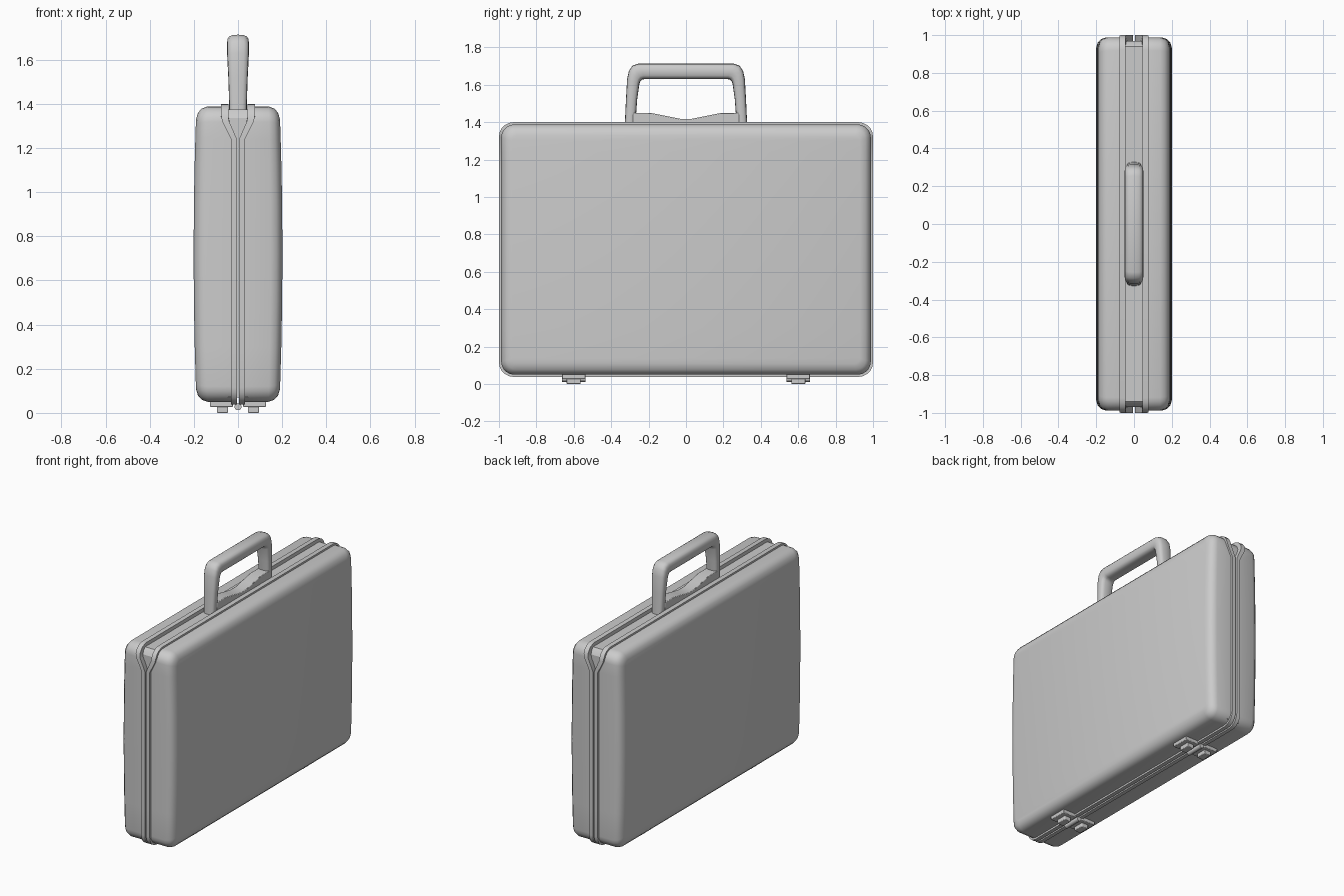
import bpy, bmesh, math

if "Cube" in bpy.data.objects:
    bpy.data.objects.remove(bpy.data.objects["Cube"])

SIDE_Z = [0.3, 0.5, 0.72, 0.95, 1.12, 1.24]


def finish(name, bm, mirror=(False, False), angle=35, bevel=0):
    bmesh.ops.recalc_face_normals(bm, faces=bm.faces)
    me = bpy.data.meshes.new(name)
    bm.to_mesh(me)
    bm.free()
    ob = bpy.data.objects.new(name, me)
    bpy.context.collection.objects.link(ob)
    if bevel:
        b = ob.modifiers.new("bevel", 'BEVEL')
        b.width, b.segments = bevel, 2
    if any(mirror):
        m = ob.modifiers.new("mirror", 'MIRROR')
        m.use_axis = (mirror[0], mirror[1], False)
        m.use_clip = False
        m.use_mirror_merge = False
    bpy.ops.object.select_all(action='DESELECT')
    ob.select_set(True)
    bpy.context.view_layer.objects.active = ob
    bpy.ops.object.shade_smooth_by_angle(angle=math.radians(angle))
    return ob


def half_outline(inset):
    """Right half of the rounded case outline, bottom to top, in (y, z)."""
    hy, z0, z1 = 0.988 - inset, 0.05 + inset, 1.388 - inset
    r = max(0.07 - inset * 0.7, 0.02)
    arc = [math.radians(a) for a in (0, 18, 36, 54, 72, 90)]
    low = [(hy - r + r * math.sin(a), z0 + r - r * math.cos(a)) for a in arc]
    high = [(hy - r + r * math.cos(a), z1 - r + r * math.sin(a)) for a in arc]
    return low + [(hy, z) for z in SIDE_Z] + high


def seam(z, low, high):
    """Seam offset from centre: narrow low down, opening in a V near the top."""
    t = min(max((z - 1.24) / 0.09, 0), 1)
    return low + (high - low) * t


def bulge(x):
    return lambda z: x * (1 + 0.07 * (1 - ((z - 0.72) / 0.67) ** 2))


def loft(bm, rings, closed=False, cap=False):
    """rings: list of (x function of z, inset)."""
    loops = []
    for fx, inset in rings:
        half = half_outline(inset)
        pts = half + [(-y, z) for y, z in reversed(half)]
        loops.append([bm.verts.new((fx(z), y, z)) for y, z in pts])
    n = len(loops[0])
    pairs = list(zip(loops, loops[1:])) + ([(loops[-1], loops[0])] if closed else [])
    for a, b in pairs:
        for i in range(n):
            j = (i + 1) % n
            bm.faces.new((a[i], a[j], b[j], b[i]))
    if cap:
        v = loops[-1]
        for i in range(n // 2 - 1):
            bm.faces.new((v[i], v[i + 1], v[n - 2 - i], v[n - 1 - i]))


def extrude_profile(bm, pts, hx):
    """Extrude a (y, z) profile across x."""
    a = [bm.verts.new((-hx, y, z)) for y, z in pts]
    b = [bm.verts.new((hx, y, z)) for y, z in pts]
    bm.faces.new(a)
    bm.faces.new(b[::-1])
    for i in range(len(a)):
        j = (i + 1) % len(a)
        bm.faces.new((a[i], b[i], b[j], a[j]))


def box(name, x, y, z, bevel=0.004, mirror=(True, True)):
    bm = bmesh.new()
    extrude_profile(bm, [(y[0], z[0]), (y[1], z[0]), (y[1], z[1]), (y[0], z[1])],
                    (x[1] - x[0]) / 2)
    bmesh.ops.translate(bm, verts=bm.verts, vec=((x[0] + x[1]) / 2, 0, 0))
    return finish(name, bm, mirror, bevel=bevel)


# two bulging case halves
bm = bmesh.new()
loft(bm, [(lambda z: seam(z, 0.028, 0.072), 0), (bulge(0.138), 0),
          (bulge(0.163), 0.009), (bulge(0.180), 0.028), (bulge(0.188), 0.058)], cap=True)
finish("case_shells", bm, (True, False))

# raised rims along the opening
inner = lambda z: seam(z, 0.005, 0.044)
outer = lambda z: seam(z, 0.032, 0.076)
bm = bmesh.new()
loft(bm, [(inner, 0.05), (inner, -0.012), (outer, -0.012), (outer, 0.02)], closed=True)
finish("rims", bm, (True, False))

# recessed core between the rims
bm = bmesh.new()
right = [(0.968, 0.07), (0.968, 1.335), (0.955, 1.36), (0.94, 1.375)]
extrude_profile(bm, right + [(-y, z) for y, z in reversed(right)], 0.046)
finish("core_panel", bm, angle=20)

# dipped saddle under the handle
bm = bmesh.new()
side = [(0.285, 1.36), (0.285, 1.45), (0.19, 1.45), (0.10, 1.432), (0.03, 1.418)]
extrude_profile(bm, side + [(-y, z) for y, z in reversed(side)], 0.04)
finish("handle_saddle", bm, angle=20, bevel=0.004)

# handle: rounded section swept between outer and inner outlines (y, z, y, z, half width)
stations = [(0.328, 1.37, 0.272, 1.37, 0.039), (0.321, 1.52, 0.261, 1.52, 0.044),
            (0.315, 1.63, 0.249, 1.605, 0.049), (0.305, 1.675, 0.244, 1.619, 0.05),
            (0.287, 1.702, 0.235, 1.628, 0.05), (0.255, 1.713, 0.22, 1.63, 0.05)]
stations += [(-a, b, -c, d, w) for a, b, c, d, w in reversed(stations)]
bm = bmesh.new()
power = lambda v: math.copysign(abs(v) ** 0.65, v)
loops = []
for oy, oz, iy, iz, w in stations:
    loop = []
    for k in range(16):
        a = math.tau * k / 16
        s, c = power(math.sin(a)), power(math.cos(a))
        loop.append(bm.verts.new((w * s, (oy + iy) / 2 + (oy - iy) / 2 * c,
                                  (oz + iz) / 2 + (oz - iz) / 2 * c)))
    loops.append(loop)
for a, b in zip(loops, loops[1:]):
    for i in range(16):
        j = (i + 1) % 16
        bm.faces.new((a[i], a[j], b[j], b[i]))
bm.faces.new(loops[0])
bm.faces.new(loops[-1])
finish("handle", bm, angle=50)

# feet plates, feet and hinge knuckles
box("foot_plates", (0.022, 0.127), (0.537, 0.662), (0.027, 0.06))
box("feet", (0.045, 0.095), (0.563, 0.638), (0.0, 0.03))
bm = bmesh.new()
extrude_profile(bm, [(0.537, 0.0), (0.662, 0.0), (0.662, 0.04), (0.537, 0.04)], 0.01)
bm.clear()
knuckle = [(0.016 * math.cos(math.tau * k / 12), 0.028 + 0.016 * math.sin(math.tau * k / 12))
           for k in range(12)]
ends = [[bm.verts.new((x, y, z)) for x, z in knuckle] for y in (0.537, 0.662)]
for i in range(12):
    j = (i + 1) % 12
    bm.faces.new((ends[0][i], ends[0][j], ends[1][j], ends[1][i]))
for e in ends:
    bm.faces.new(e)
finish("hinge_knuckles", bm, (False, True))
